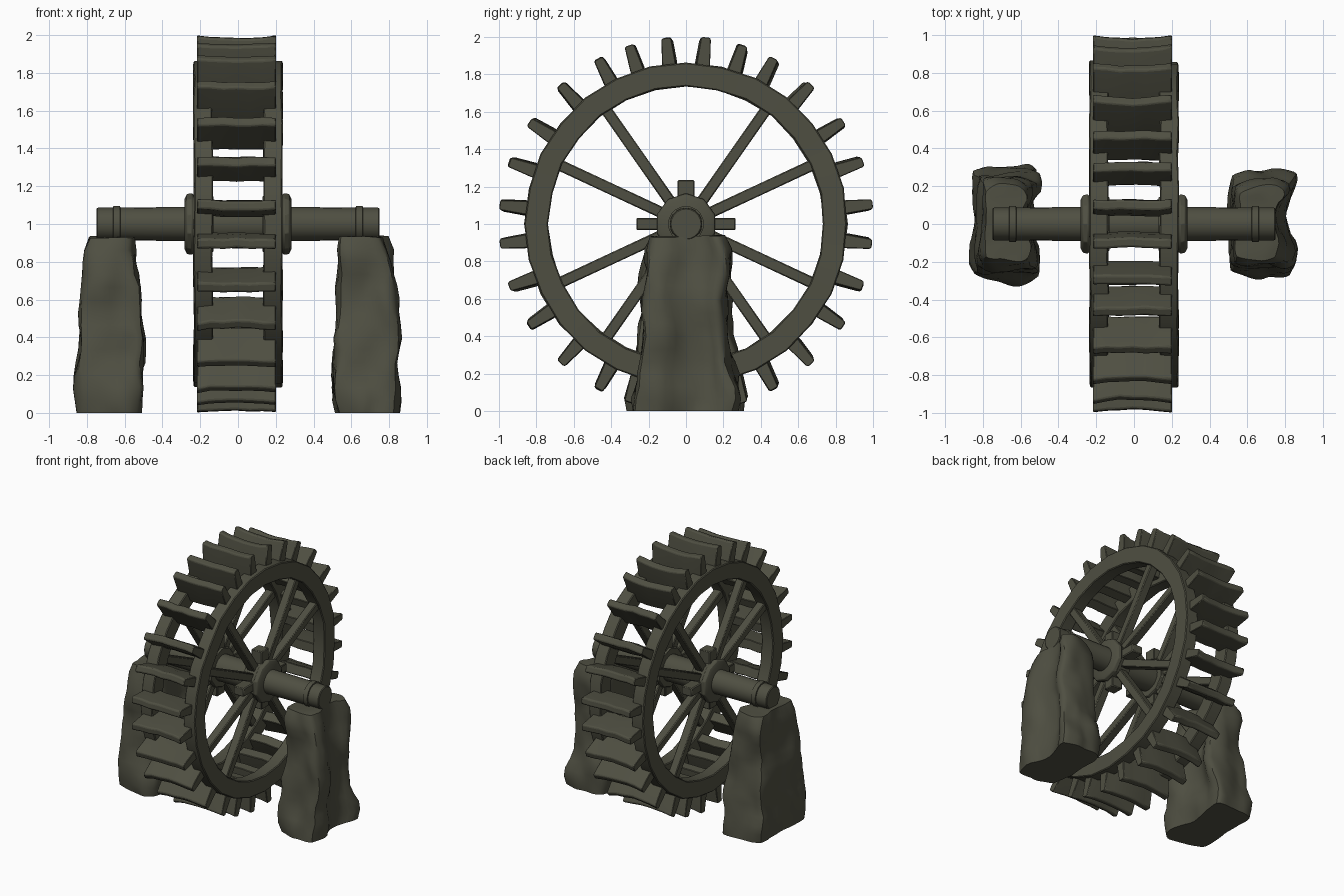
import bpy, bmesh, math, random
from mathutils import Matrix, Vector, noise

if "Cube" in bpy.data.objects:
    bpy.data.objects.remove(bpy.data.objects["Cube"])

random.seed(4)
HUB_Z = 1.0

mat = bpy.data.materials.new("dark weathered olive")
mat.diffuse_color = (0.078, 0.078, 0.054, 1)
mat.use_nodes = True
mat.node_tree.nodes["Principled BSDF"].inputs["Base Color"].default_value = mat.diffuse_color


def finish(bm, name, angle=35, bevel=0.0):
    """Turn a bmesh into a named, shaded object."""
    bmesh.ops.recalc_face_normals(bm, faces=bm.faces)
    me = bpy.data.meshes.new(name)
    bm.to_mesh(me)
    bm.free()
    ob = bpy.data.objects.new(name, me)
    bpy.context.collection.objects.link(ob)
    me.materials.append(mat)
    if bevel:
        mod = ob.modifiers.new("worn_edges", 'BEVEL')
        mod.width, mod.segments, mod.limit_method = bevel, 1, 'ANGLE'
    bpy.ops.object.select_all(action='DESELECT')
    ob.select_set(True)
    bpy.context.view_layer.objects.active = ob
    bpy.ops.object.shade_smooth_by_angle(angle=math.radians(angle))
    return ob


def box(name, size, centre, rot=0.0, bevel=0.006):
    """Box placed on the wheel, then turned about the axle."""
    bm = bmesh.new()
    bmesh.ops.create_cube(bm, size=1)
    m = (Matrix.Translation((0, 0, HUB_Z)) @ Matrix.Rotation(-rot, 4, 'X')
         @ Matrix.Translation(centre) @ Matrix.Diagonal((*size, 1)))
    bm.transform(m)
    return finish(bm, name, bevel=bevel)


def lathe(name, profile, sides, closed=False, jitter=0.0, angle=35, bevel=0.0):
    """Spin (x, radius) points about the axle line."""
    bm = bmesh.new()
    rings = []
    for i in range(sides):
        a = 2 * math.pi * i / sides
        dr, dx = random.uniform(-jitter, jitter), random.uniform(-jitter, jitter)
        rings.append([bm.verts.new((x + dx, (r + dr) * math.sin(a),
                                    HUB_Z + (r + dr) * math.cos(a)))
                      for x, r in profile])
    n = len(profile)
    for i in range(sides):
        p, q = rings[i], rings[(i + 1) % sides]
        for j in range(n if closed else n - 1):
            k = (j + 1) % n
            bm.faces.new((p[j], p[k], q[k], q[j]))
    if not closed:
        bm.faces.new([r[0] for r in rings])
        bm.faces.new([r[-1] for r in rings])
    return finish(bm, name, angle, bevel)


def paddle(name, rot):
    """Tapered, slightly warped board."""
    bm = bmesh.new()
    nx, sections = 6, []
    sag = random.uniform(0.008, 0.022)
    bow = random.uniform(-0.012, 0.012)
    for i in range(nx + 1):
        t = 2 * i / nx - 1
        x = -0.008 + 0.208 * t
        tip = 1.003 - sag * (1 - t * t) + random.uniform(-0.004, 0.002)
        off = bow * (1 - t * t) + random.uniform(-0.004, 0.004)
        ring = [(-0.036, 0.77), (-0.036, 0.87), (-0.027, tip - 0.008), (-0.018, tip),
                (0.018, tip), (0.027, tip - 0.008), (0.036, 0.87), (0.036, 0.77)]
        sections.append([bm.verts.new((x, y + off, z)) for y, z in ring])
    for p, q in zip(sections, sections[1:]):
        for j in range(8):
            k = (j + 1) % 8
            bm.faces.new((p[j], p[k], q[k], q[j]))
    bm.faces.new(sections[0])
    bm.faces.new(sections[-1])
    bm.transform(Matrix.Translation((0, 0, HUB_Z)) @ Matrix.Rotation(-rot, 4, 'X'))
    return finish(bm, name, 30, 0.004)


def stone(name, cx, seed, depth):
    """Rough pier: subdivided box, tapered, notched and roughened."""
    bm = bmesh.new()
    bmesh.ops.create_cube(bm, size=2)
    bmesh.ops.subdivide_edges(bm, edges=bm.edges, cuts=13, use_grid_fill=True)
    shift = Vector((seed, seed * 2.3, 0))
    for v in bm.verts:
        x, y, z = v.co
        t = (z + 1) / 2
        # soften the corners of the plan and the shoulders at the top
        f = 1 - 0.10 * (abs(x) * abs(y)) ** 3
        f *= 1 - 0.16 * max(0, (t - 0.88) / 0.12) ** 2
        f *= 1 - 0.05 * max(0, 1 - t / 0.08)
        hx = 0.185 - 0.045 * t
        hy = (0.30 - 0.075 * min(1, t / 0.6)) * depth
        p = Vector((x * hx * f, y * hy * f, t * 0.93))
        # hollow along one long side
        if x > 0:
            p.x -= 0.055 * x * max(0, 1 - (y - 0.15) ** 2 / 0.4)
        n = noise.noise_vector(p * 4.5 + shift) * 0.040
        n += noise.noise_vector(p * 11 + shift) * 0.013
        p += Vector((n.x, n.y, n.z * 0.35 * min(1, t * 5)))
        v.co = (p.x + cx, p.y, 0.0 if t < 0.01 else min(max(p.z, 0.004), 0.94))
    return finish(bm, name, 40)


# Stone piers
stone("left_stone_pier", -0.67, 3.1, 1.08)
stone("right_stone_pier", 0.68, 7.7, 0.98)

# Axle with the wider middle and collars near the ends
lathe("axle", [(-0.75, 0.08), (-0.745, 0.086), (-0.28, 0.09), (-0.20, 0.10),
               (0.20, 0.10), (0.28, 0.09), (0.745, 0.086), (0.75, 0.08)], 20)

for side, s in (("left", -1), ("right", 1)):
    # Rim ring
    lathe(side + "_rim", [(s * 0.135, 0.735), (s * 0.235, 0.735),
                          (s * 0.235, 0.862), (s * 0.135, 0.862)],
          28, True, 0.004, 25, 0.006)
    # Axle collar
    lathe(side + "_collar", [(s * 0.622, 0.08), (s * 0.624, 0.096),
                             (s * 0.660, 0.096), (s * 0.662, 0.08)], 20)
    # Hub block and outer flange
    lathe(side + "_hub", [(s * 0.13, 0.15), (s * 0.235, 0.155), (s * 0.245, 0.165),
                          (s * 0.27, 0.160), (s * 0.282, 0.135)], 10, bevel=0.004)
    # Cross pegs through the hub
    box(side + "_upright_peg", (0.09, 0.09, 0.45), (s * 0.19, 0, 0.01))
    box(side + "_level_peg", (0.09, 0.53, 0.065), (s * 0.19, 0, 0))
    # Spokes
    for i, deg in enumerate((35, 65, 115, 145, 215, 245, 295, 325)):
        box(f"{side}_spoke_{i + 1}", (0.065, 0.06, 0.68), (s * 0.185, 0, 0.43),
            math.radians(deg))

# Paddles, mirrored into all four quarters of the wheel
quarter = (6, 17.5, 28, 42, 57, 70.5, 84)
angles = sorted({a for q in quarter for a in (q, 180 - q, 180 + q, 360 - q)})
for i, deg in enumerate(angles):
    paddle(f"paddle_{i + 1}", math.radians(deg))
